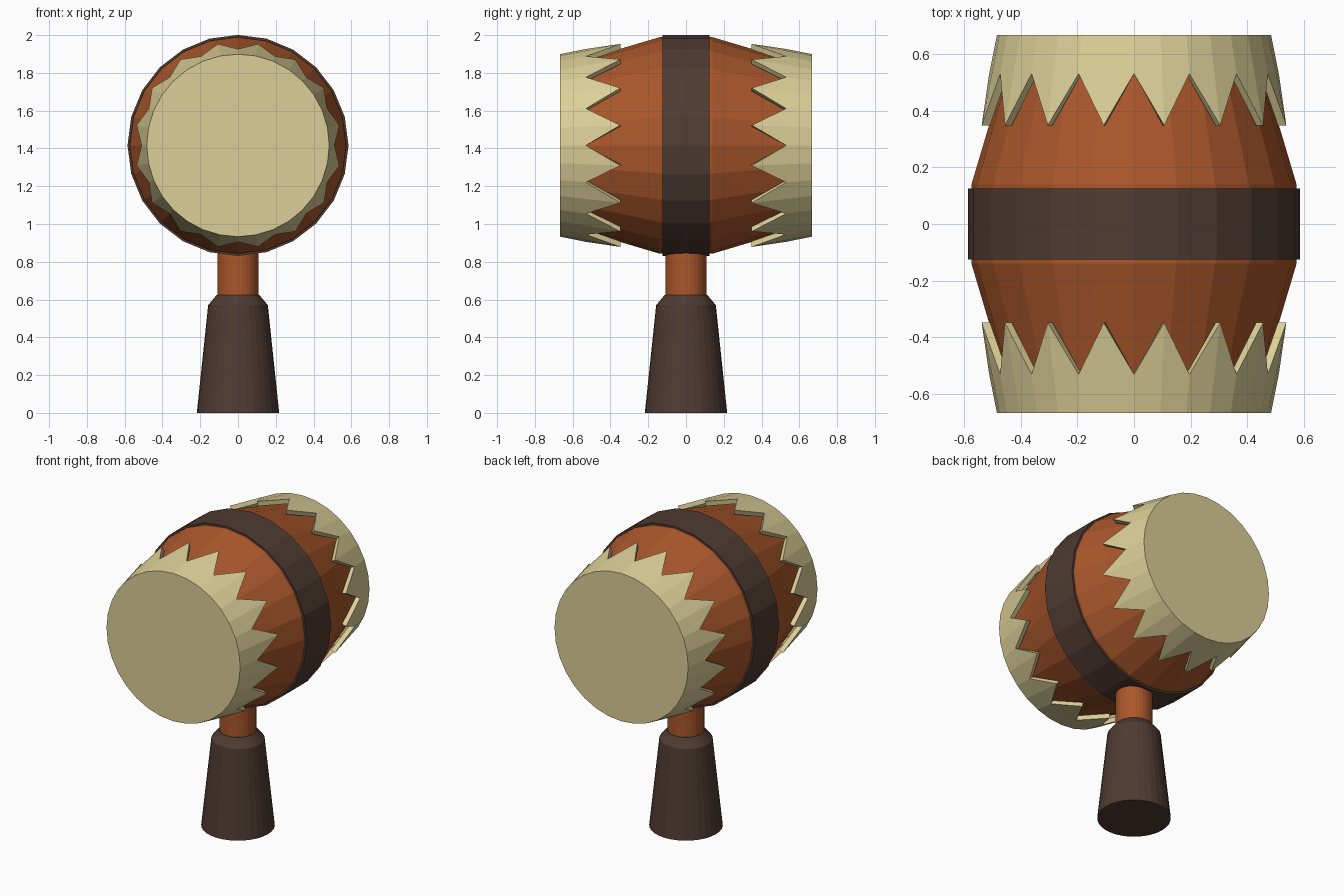
import bpy, bmesh
from math import sin, cos, tau

if "Cube" in bpy.data.objects:
    bpy.data.objects.remove(bpy.data.objects["Cube"])

CZ = 1.416  # height of the drum axis


def material(name, rgb):
    m = bpy.data.materials.new(name)
    m.diffuse_color = (*rgb, 1)
    m.use_nodes = True
    m.node_tree.nodes["Principled BSDF"].inputs["Base Color"].default_value = m.diffuse_color
    return m


orange = material("orange_wood", (0.40, 0.095, 0.024))
dark = material("dark_wood", (0.077, 0.044, 0.032))
hide = material("hide", (0.71, 0.62, 0.31))


def finish(name, bm, mat):
    bmesh.ops.recalc_face_normals(bm, faces=bm.faces)
    me = bpy.data.meshes.new(name)
    bm.to_mesh(me)
    bm.free()
    me.materials.append(mat)
    ob = bpy.data.objects.new(name, me)
    bpy.context.collection.objects.link(ob)
    return ob


def bridge(bm, rings):
    for a, b in zip(rings, rings[1:]):
        n = len(a)
        for i in range(n):
            j = (i + 1) % n
            bm.faces.new((a[i], a[j], b[j], b[i]))
    bm.faces.new(rings[0])
    bm.faces.new(rings[-1])


def along_y(r, a, y):
    return (r * sin(a), y, CZ + r * cos(a))


def along_z(r, a, z):
    return (r * sin(a), r * cos(a), z)


def lathe(name, profile, n, place, mat):
    bm = bmesh.new()
    bridge(bm, [[bm.verts.new(place(r, tau * i / n, h)) for i in range(n)]
                for r, h in profile])
    return finish(name, bm, mat)


def skin(name, side):
    # Thick cone-shaped cup whose open edge zigzags into 16 teeth
    n, thick = 32, 0.03

    def radius(y):
        return 0.483 + (0.667 - y) * 0.202

    def ring(ys, inset):
        return [bm.verts.new(along_y(radius(y) - inset, tau * i / n, side * y))
                for i, y in enumerate(ys)]

    bm = bmesh.new()
    teeth = [0.53 if i % 2 == 0 else 0.348 for i in range(n)]
    bridge(bm, [ring([0.667] * n, 0), ring(teeth, 0),
                ring(teeth, thick), ring([0.64] * n, thick)])
    return finish(name, bm, hide)


# Drum body and centre band
half = [(0.573, 0.14), (0.512, 0.345), (0.44, 0.6)]
barrel = [(r, -y) for r, y in reversed(half)] + half
lathe("drum_barrel", barrel, 24, along_y, orange)
lathe("centre_band", [(0.585, -0.125), (0.585, 0.125)], 24, along_y, dark)

# Drum skins at both ends
skin("front_skin", -1)
skin("back_skin", 1)

# Neck and grip
lathe("handle_neck", [(0.109, 0.58), (0.109, 0.9)], 32, along_z, orange)
lathe("handle_grip", [(0.218, 0), (0.158, 0.57), (0.112, 0.625)], 32, along_z, dark)
